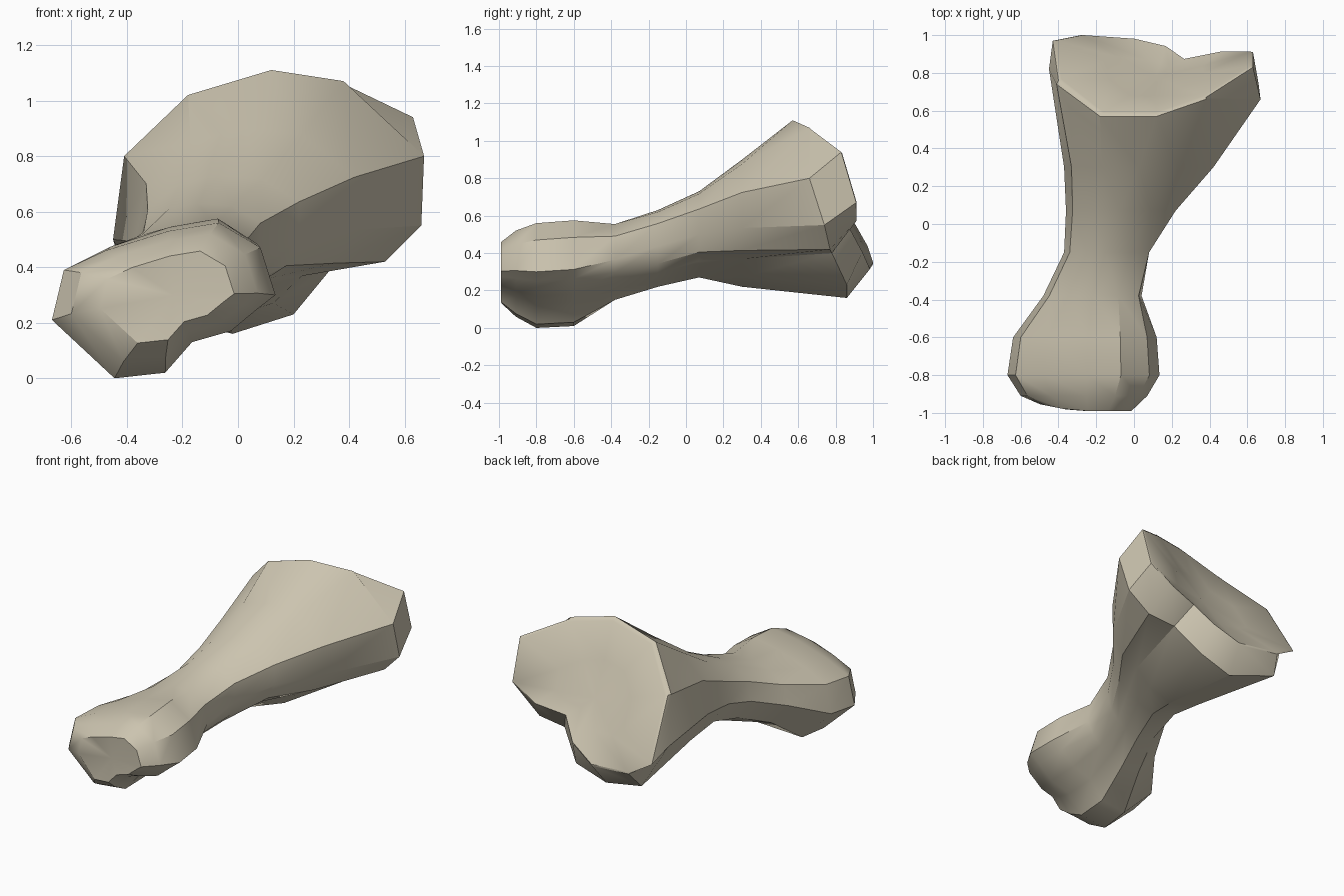
import bpy, bmesh, math
from mathutils import Vector

default_cube = bpy.data.objects.get("Cube")
if default_cube:
    bpy.data.objects.remove(default_cube, do_unlink=True)


def make_material(name, colour):
    material = bpy.data.materials.new(name)
    material.use_nodes = True
    material.diffuse_color = colour
    material.node_tree.nodes["Principled BSDF"].inputs["Base Color"].default_value = colour
    return material


def normalised(section):
    """Fit a closed (x, z) section into the unit square."""
    xs, zs = zip(*section)
    return [Vector(((x - min(xs)) / (max(xs) - min(xs)), (z - min(zs)) / (max(zs) - min(zs))))
            for x, z in section]


def blended_section(position):
    """Mix neighbouring shapes: flare, then waist, then knuckle."""
    first = min(int(position), len(shapes) - 2)
    mix = position - first
    mixed = [a.lerp(b, mix) for a, b in zip(shapes[first], shapes[first + 1])]
    return normalised(mixed)


def station_ring(y, position, left, right, bottom, top):
    """Stretch a blended section to the given extents at one place along the bone."""
    return [Vector((left + p.x * (right - left), y, bottom + p.y * (top - bottom)))
            for p in blended_section(position)]


def centre_of(ring):
    return sum(ring, Vector()) / len(ring)


def loft(name, rings, start_tip, end_tip, material):
    """Skin a row of rings and close both ends with a fan."""
    bm = bmesh.new()
    rows = [[bm.verts.new(p) for p in ring] for ring in rings]
    count = len(rows[0])
    for near, far in zip(rows, rows[1:]):
        for i in range(count):
            j = (i + 1) % count
            bm.faces.new((near[i], near[j], far[j], far[i]))
    for row, tip in ((rows[0], start_tip), (rows[-1], end_tip)):
        centre = bm.verts.new(tip)
        for i in range(count):
            bm.faces.new((row[i], row[(i + 1) % count], centre))
    bmesh.ops.recalc_face_normals(bm, faces=bm.faces)
    mesh = bpy.data.meshes.new(name)
    bm.to_mesh(mesh)
    bm.free()
    mesh.materials.append(material)
    obj = bpy.data.objects.new(name, mesh)
    bpy.context.collection.objects.link(obj)
    return obj


# Tilted rim of the cut face at the wide end
rim = [Vector(p) for p in (
    (-.4, .76, .8), (-.17, .58, 1.02), (.12, .58, 1.1), (.38, .67, 1.06),
    (.63, .83, .94), (.63, .91, .67), (.47, .91, .57), (.27, .87, .53),
    (.17, .94, .4), (0, .98, .31), (-.28, 1, .34), (-.43, .97, .43))]

# Outer edge of the flared end, just behind the rim
flare = [Vector(p) for p in (
    (-.41, .74, .8), (-.18, .57, 1.02), (.12, .57, 1.11), (.38, .66, 1.07),
    (.67, .66, .8), (.66, .74, .55), (.53, .77, .42), (.34, .78, .4),
    (.2, .86, .23), (-.02, .86, .16), (-.32, .92, .24), (-.45, .82, .5))]

# Cross-sections of the thin waist and of the knuckle
waist = ((-.34, .52), (-.25, .6), (-.15, .62), (-.02, .61), (.08, .55), (.08, .43),
         (.05, .34), (0, .29), (-.06, .25), (-.15, .22), (-.28, .27), (-.37, .4))
knuckle = ((-.6, .4), (-.46, .47), (-.25, .54), (-.08, .57), (.06, .48), (.11, .31),
           (.05, .26), (-.04, .18), (-.17, .14), (-.26, .03), (-.43, .01), (-.64, .22))
shapes = [normalised([(p.x, p.z) for p in flare]), normalised(waist), normalised(knuckle)]

# Shaft and knuckle stations: y, shape, left, right, bottom, top
stations = (
    (.3, .45, -.37, .42, .22, .9),
    (.07, .8, -.36, .22, .27, .73),
    (-.15, 1, -.37, .08, .22, .63),
    (-.38, 1.45, -.48, .04, .15, .555),
    (-.6, 2, -.64, .12, .01, .575),
    (-.8, 2, -.67, .135, 0, .56),
    (-.91, 2, -.6, .07, .06, .52))
shaft = [station_ring(*station) for station in stations]

# Blunt front of the knuckle, swept back towards its low side
front_centre = centre_of(shaft[-1])
front = []
for point in shaft[-1]:
    p = front_centre.lerp(point, .72)
    p.y = -.99 + .2 * max(0, -.32 - p.x)
    front.append(p)

# Narrow bevel and shallow dish on the wide end
rim_centre = centre_of(rim)
bevel = [p.lerp(rim_centre, .03) + Vector((0, .005, 0)) for p in rim]
dish_tip = rim_centre + Vector((0, -.05, -.03))
dish = [p.lerp(dish_tip, .5) + Vector((0, -.01, -.005)) for p in bevel]

bone_colour = make_material("bone beige", (.6, .55, .43, 1))
bone = loft("bone", [dish, bevel, rim, flare] + shaft + [front],
            dish_tip, centre_of(front), bone_colour)

bpy.ops.object.select_all(action="DESELECT")
bone.select_set(True)
bpy.context.view_layer.objects.active = bone
bpy.ops.object.shade_smooth_by_angle(angle=math.radians(32))
